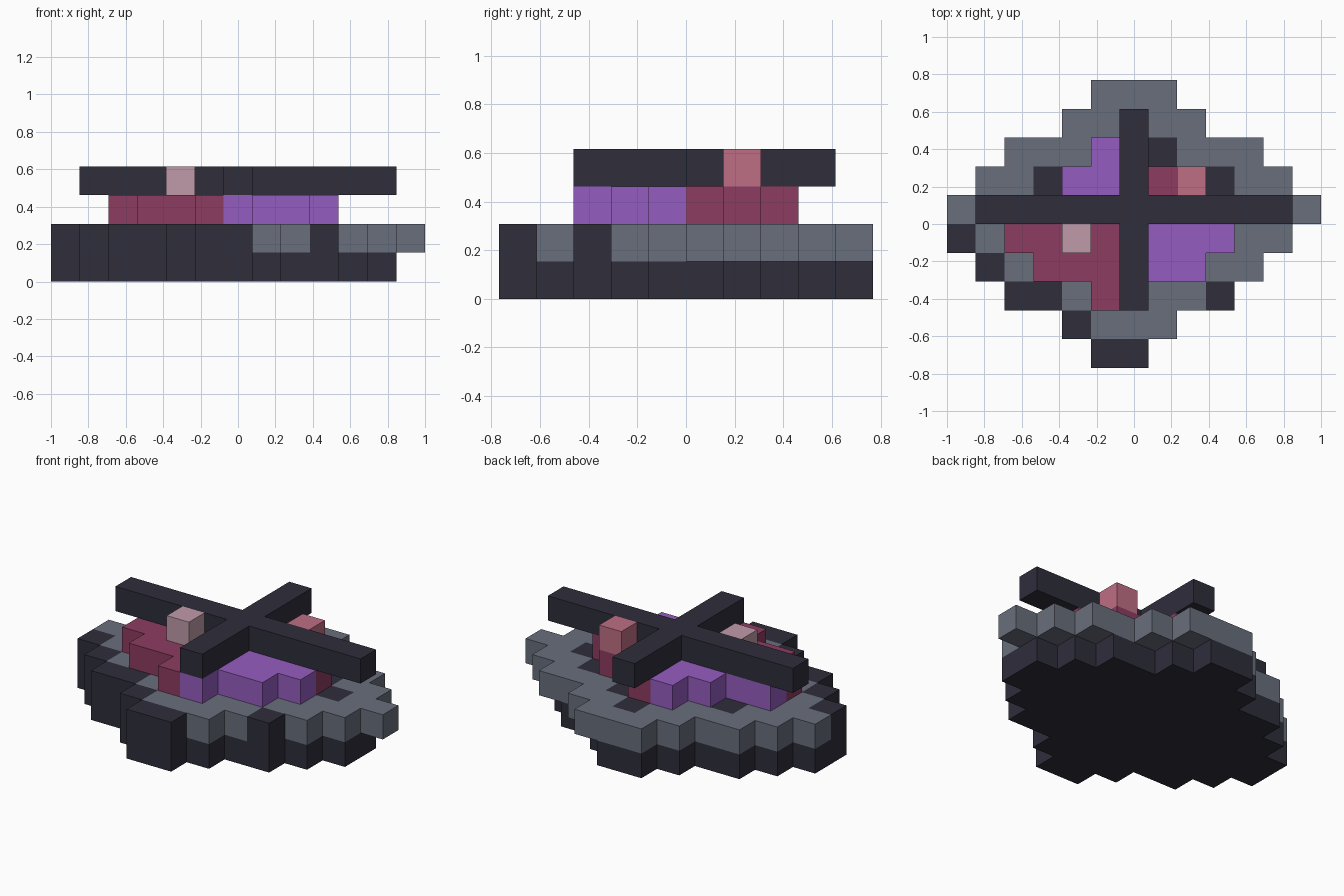
import bpy, bmesh
from mathutils import Vector

cube = bpy.data.objects.get("Cube")
if cube:
    bpy.data.objects.remove(cube)

U = 2 / 13  # edge of one block


def material(name, rgb):
    def linear(v):
        v /= 255
        return v / 12.92 if v <= 0.04045 else ((v + 0.055) / 1.055) ** 2.4
    color = [linear(v) for v in rgb] + [1]
    mat = bpy.data.materials.new(name)
    mat.use_nodes = True
    mat.diffuse_color = color
    mat.node_tree.nodes["Principled BSDF"].inputs["Base Color"].default_value = color
    return mat


dark = material("charcoal", (46, 45, 59))
grey = material("slate grey", (104, 110, 124))
maroon = material("maroon", (140, 60, 96))
purple = material("purple", (149, 92, 192))
rose = material("rose", (190, 110, 133))
pale = material("pale pink", (192, 155, 170))

SIDES = [Vector(d) for d in ((1, 0, 0), (-1, 0, 0), (0, 1, 0), (0, -1, 0), (0, 0, 1), (0, 0, -1))]


def cells(rows, first_row=0):
    """Expand (first, last) column spans, front to back, into grid cells."""
    return {(i, j) for j, (a, b) in enumerate(rows, first_row) for i in range(a, b + 1)}


def blocks(name, layer, footprint, mats, pick=lambda i, j: 0):
    """One-block-high slab with outer faces only, coloured per cell."""
    bm = bmesh.new()
    for i, j in sorted(footprint):
        centre = Vector((i - 6, j - 4.5, layer + 0.5))
        for n in SIDES:
            if n.z == 0 and (i + int(n.x), j + int(n.y)) in footprint:
                continue
            t = Vector((n.y, n.z, n.x))
            b = n.cross(t)
            corners = (t + b, b - t, -t - b, t - b)
            face = bm.faces.new([bm.verts.new((centre + (n + c) / 2) * U) for c in corners])
            face.material_index = pick(i, j)
    bmesh.ops.remove_doubles(bm, verts=bm.verts[:], dist=0.001)
    mesh = bpy.data.meshes.new(name)
    bm.to_mesh(mesh)
    bm.free()
    for m in mats:
        mesh.materials.append(m)
    obj = bpy.data.objects.new(name, mesh)
    bpy.context.collection.objects.link(obj)


# Lower oval base, symmetric front to back
half = [(5, 6), (4, 7), (2, 9), (1, 10), (0, 11)]
blocks("base", 0, cells(half + half[::-1]), [dark])

# Upper platform overhangs the base to the left; some blocks are dark
back = [(a, b + 1) for a, b in half[::-1]]
dark_blocks = {(5, 0), (6, 0), (4, 1), (2, 2), (3, 2), (9, 2), (1, 3), (0, 4),
               (10, 5), (3, 6), (9, 6), (7, 7), (6, 8)}
blocks("platform", 1, cells(half + back), [grey, dark],
       lambda i, j: int((i, j) in dark_blocks))

# Filling in four alternating quadrants
filling = cells([(5, 6), (3, 8), (2, 9), (2, 9), (4, 8), (5, 6)], 2)
blocks("quadrant_filling", 2, filling, [maroon, purple],
       lambda i, j: int((i >= 6) != (j >= 5)))

# Crossed bars on top
bars = {(i, 5) for i in range(1, 12)} | {(6, j) for j in range(2, 9)}
blocks("crossed_bars", 3, bars, [dark])

# Single accent blocks
blocks("front_accent_block", 3, {(4, 4)}, [pale])
blocks("back_accent_block", 3, {(8, 6)}, [rose])
